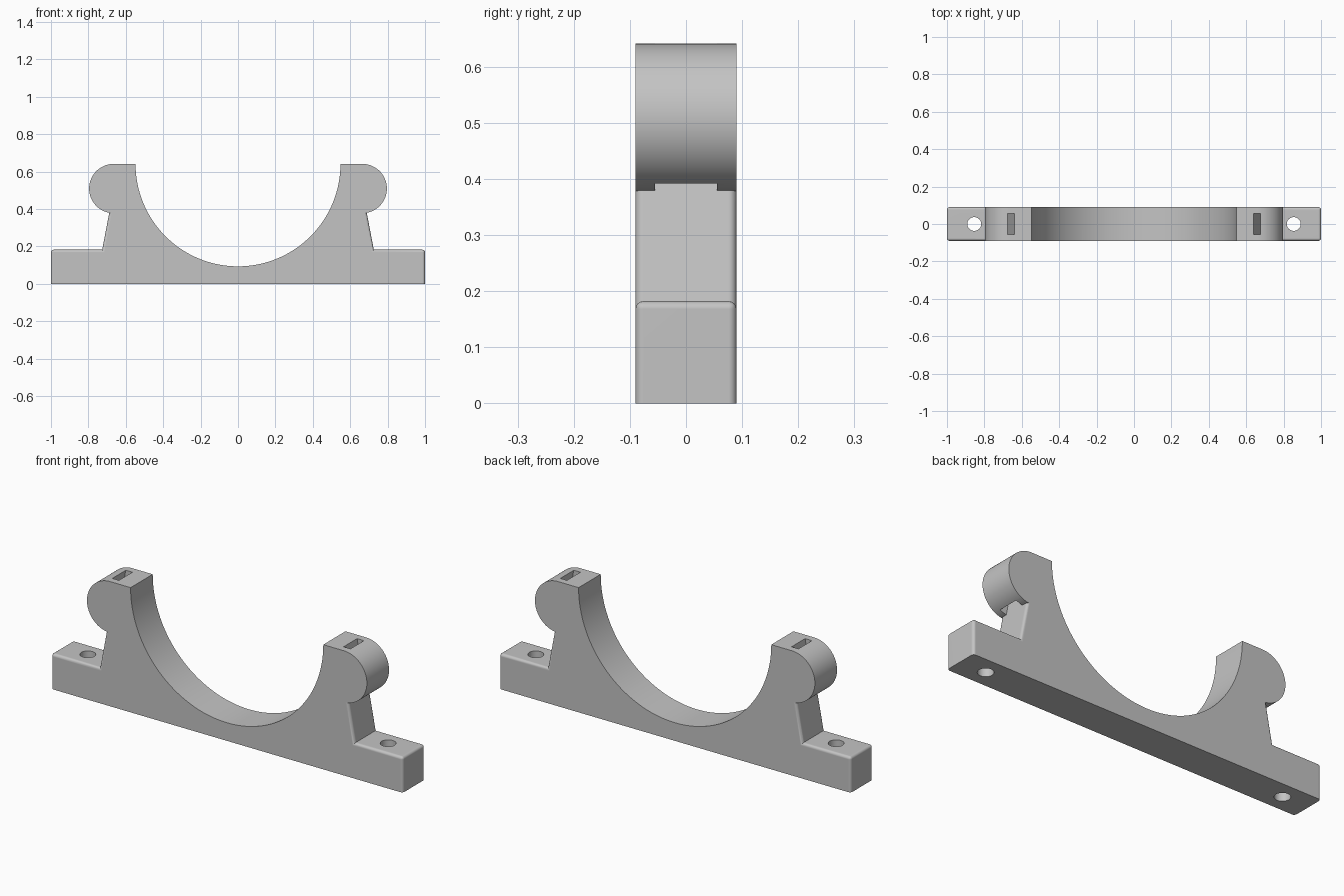
import bpy, bmesh, math

if "Cube" in bpy.data.objects:
    bpy.data.objects.remove(bpy.data.objects["Cube"], do_unlink=True)

DEPTH = 0.09      # half thickness
TOP = 0.641
FOOT = 0.182
FILLET = 0.014

grey = bpy.data.materials.new("light grey")
grey.use_nodes = True
colour = (0.55, 0.55, 0.55, 1)
grey.diffuse_color = colour
grey.node_tree.nodes["Principled BSDF"].inputs["Base Color"].default_value = colour


def prism(name, outline, half, fillet_rule=None):
    """Extrude an x-z outline along y and optionally round chosen edges."""
    bm = bmesh.new()
    face = bm.faces.new([bm.verts.new((x, -half, z)) for x, z in outline])
    extruded = bmesh.ops.extrude_face_region(bm, geom=[face])["geom"]
    moved = [g for g in extruded if isinstance(g, bmesh.types.BMVert)]
    bmesh.ops.translate(bm, verts=moved, vec=(0, 2 * half, 0))
    bmesh.ops.recalc_face_normals(bm, faces=bm.faces)
    if fillet_rule:
        edges = [e for e in bm.edges if fillet_rule(*[v.co for v in e.verts])]
        bmesh.ops.bevel(bm, geom=edges, offset=FILLET, segments=4,
                        profile=0.5, affect='EDGES')
    mesh = bpy.data.meshes.new(name)
    bm.to_mesh(mesh)
    bm.free()
    mesh.materials.append(grey)
    obj = bpy.data.objects.new(name, mesh)
    bpy.context.collection.objects.link(obj)
    return obj


def circle(cx, cz, r, start, end, steps):
    angles = [math.radians(start + (end - start) * i / steps) for i in range(steps + 1)]
    return [(cx + r * math.cos(a), cz + r * math.sin(a)) for a in angles]


def combine(target, tool, operation):
    mod = target.modifiers.new(operation.title(), 'BOOLEAN')
    mod.operation = operation
    mod.solver = 'EXACT'
    mod.object = tool
    bpy.context.view_layer.objects.active = target
    bpy.ops.object.modifier_apply(modifier=mod.name)
    bpy.data.objects.remove(tool, do_unlink=True)


def neck_x(z):
    """Sloping side of the cradle, shared with the strap slot."""
    return 0.726 - (z - FOOT) * 0.19


# Base bar, rounded on its top and end edges
bracket = prism("clamp_bracket", [(-1, 0), (1, 0), (1, FOOT), (-1, FOOT)], DEPTH,
                lambda a, b: a.z + b.z > 0.1)

# Sloped cradle body with rounded side edges
low, high = 0.1, TOP
cradle = prism("cradle", [(-neck_x(low), low), (neck_x(low), low),
                          (neck_x(high), high), (-neck_x(high), high)], DEPTH,
               lambda a, b: abs(a.z - b.z) > 0.1)
combine(bracket, cradle, 'UNION')

# Rounded ears at the cradle tips
for side in (-1, 1):
    outline = circle(0.664, 0.509, 0.132, 90, -120, 40) + [(0.5, 0.45), (0.5, TOP)]
    ear = prism("ear", [(side * x, z) for x, z in outline], DEPTH)
    combine(bracket, ear, 'UNION')

# Half-round bore
combine(bracket, prism("bore", circle(0, TOP, 0.548, 0, 360, 128)[:-1], 0.2), 'DIFFERENCE')

for side in (-1, 1):
    # Slanted strap slot through each ear, in line with the cradle side
    slot = [(neck_x(0.36), 0.36), (neck_x(0.36) + 0.038, 0.36),
            (neck_x(0.7) + 0.038, 0.7), (neck_x(0.7), 0.7)]
    combine(bracket, prism("slot", [(side * x, z) for x, z in slot], 0.055), 'DIFFERENCE')

    # Vertical screw hole in each foot
    bpy.ops.mesh.primitive_cylinder_add(vertices=40, radius=0.037, depth=1,
                                        location=(side * 0.854, 0, 0))
    combine(bracket, bpy.context.object, 'DIFFERENCE')

# Smooth curves, crisp corners
bpy.ops.object.select_all(action='DESELECT')
bracket.select_set(True)
bpy.context.view_layer.objects.active = bracket
bpy.ops.object.shade_smooth_by_angle(angle=math.radians(30))
weighted = bracket.modifiers.new("Weighted Normals", 'WEIGHTED_NORMAL')
weighted.keep_sharp = True
